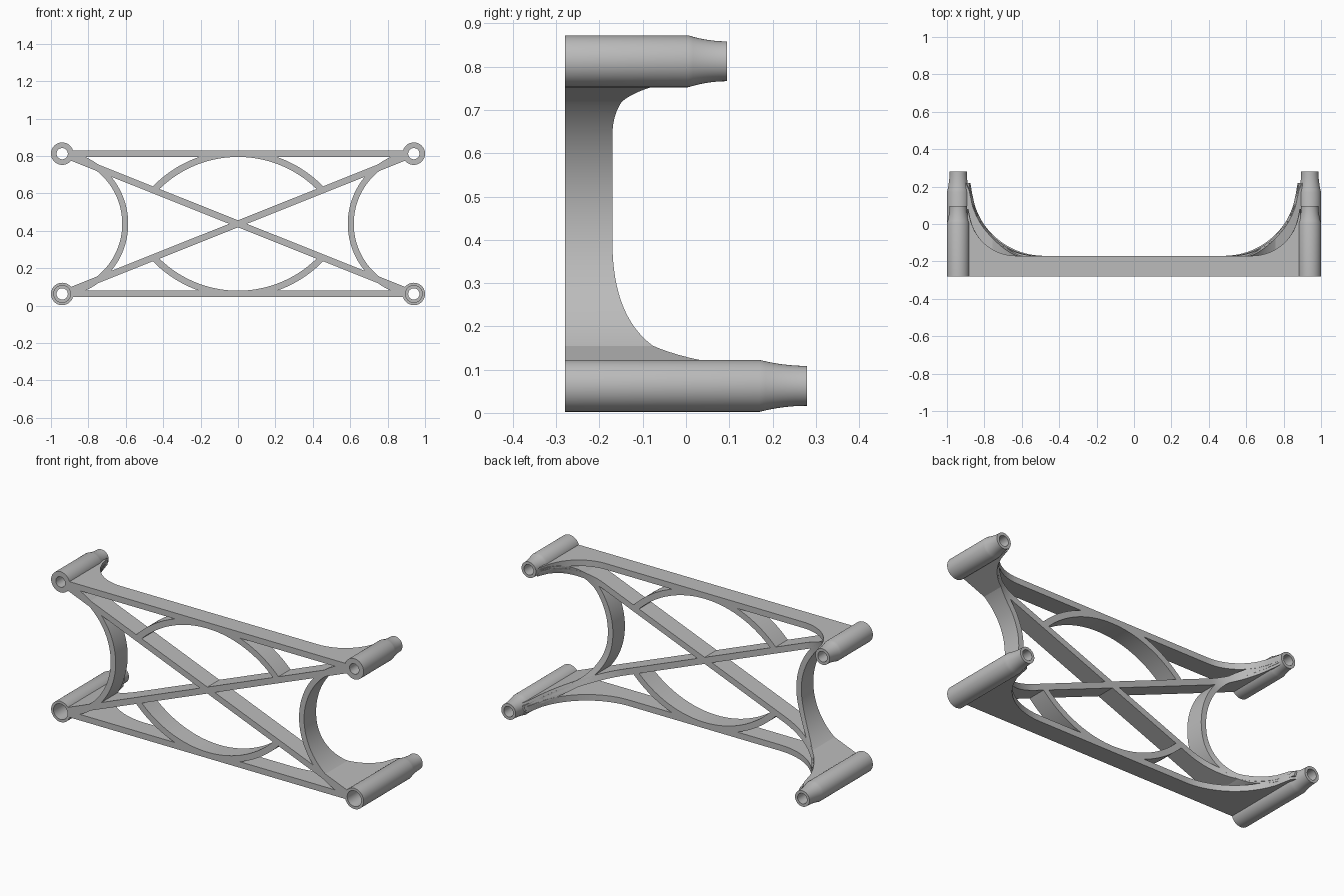
import bpy, bmesh, math

cube = bpy.data.objects.get("Cube")
if cube:
    bpy.data.objects.remove(cube, do_unlink=True)

metal = bpy.data.materials.new("plain_grey")
metal.use_nodes = True
metal.diffuse_color = (0.5, 0.5, 0.5, 1)
metal.node_tree.nodes["Principled BSDF"].inputs["Base Color"].default_value = (0.5, 0.5, 0.5, 1)

FRONT, BACK = -0.28, -0.17      # frame thickness limits in y
TX, TZ, MID = 0.94, 0.375, 0.4375   # tube offsets and middle height
HALF = 0.0175                   # half width of the struts
GAP = 0.05                      # struts stop inside the tube wall


def finish(name, bm, angle):
    bmesh.ops.recalc_face_normals(bm, faces=bm.faces)
    mesh = bpy.data.meshes.new(name)
    bm.to_mesh(mesh)
    bm.free()
    mesh.materials.append(metal)
    obj = bpy.data.objects.new(name, mesh)
    bpy.context.collection.objects.link(obj)
    bpy.ops.object.select_all(action='DESELECT')
    obj.select_set(True)
    bpy.context.view_layer.objects.active = obj
    bpy.ops.object.shade_smooth_by_angle(angle=math.radians(angle))


def skin(bm, rings, closed):
    """Join rings of vertices; cap the ends of an open run."""
    n = len(rings[0])
    pairs = list(zip(rings, rings[1:])) + ([(rings[-1], rings[0])] if closed else [])
    for a, b in pairs:
        for i in range(n):
            j = (i + 1) % n
            bm.faces.new((a[i], a[j], b[j], b[i]))
    if not closed:
        bm.faces.new(rings[0])
        bm.faces.new(rings[-1])


def back_depth(x, z):
    """Rear surface: flat, with a round fillet sweeping up each tube."""
    y = BACK
    for low, reach, radius in ((True, 0.46, 0.39), (False, 0.31, 0.25)):
        d = math.hypot(abs(x) - TX, z - (-TZ if low else TZ))
        t = min(max(reach - d, 0), radius)
        y = max(y, BACK + radius - math.sqrt(radius ** 2 - t ** 2))
    return y


def strut(name, path, half=HALF, steps=96):
    """Strip following path(t) -> (x, z, normal x, normal z)."""
    bm = bmesh.new()
    rings = []
    for k in range(steps + 1):
        x, z, nx, nz = path(k / steps)
        ring = []
        for s in (-half, half):
            px, pz = x + s * nx, z + s * nz
            ys = (FRONT, back_depth(px, pz))
            for y in (ys if s < 0 else ys[::-1]):
                ring.append(bm.verts.new((px, y, pz + MID)))
        rings.append(ring)
    skin(bm, rings, False)
    finish(name, bm, 30)


def line(x0, z0, x1, z1):
    length = math.hypot(x1 - x0, z1 - z0)
    ux, uz = (x1 - x0) / length, (z1 - z0) / length

    def path(t):
        s = GAP + t * (length - 2 * GAP)
        return x0 + ux * s, z0 + uz * s, -uz, ux
    return path


def arc(cx, cz, radius, middle, spread):
    def path(t):
        a = middle + (2 * t - 1) * spread
        c, s = math.cos(a), math.sin(a)
        return cx + radius * c, cz + radius * s, c, s
    return path


# Straight bars and crossing diagonals
strut("top_bar", line(-TX, TZ, TX, TZ))
strut("bottom_bar", line(-TX, -TZ, TX, -TZ))
strut("rising_diagonal", line(-TX, -TZ, TX, TZ))
strut("falling_diagonal", line(-TX, TZ, TX, -TZ))

# Shallow arches touching the bars, ending on the diagonals
arch_radius = 0.6 + HALF
arch_centre = TZ - HALF - 0.6
for name, sign in (("top_arch", 1), ("bottom_arch", -1)):
    strut(name, arc(0, sign * arch_centre, arch_radius, sign * math.pi / 2, 0.80))

# Side arches bowing inward between the tubes
for name, sign in (("left_side_arch", 1), ("right_side_arch", -1)):
    strut(name, arc(sign * 0.98, 0, 0.377, math.pi if sign > 0 else 0,
                    math.radians(76)), 0.016)


def tube(name, x, z, end, taper, counterbore):
    """Hollow tube along y with a concave tapered nose."""
    profile = [(0.06, FRONT), (0.06, end - taper)]
    for k in range(1, 9):
        t = k / 8
        profile.append((0.046 + 0.014 * (1 - t) ** 2, end - taper * (1 - t)))
    profile.append((0.03, end))
    if counterbore:
        profile += [(0.03, FRONT + 0.1), (0.045, FRONT + 0.1), (0.045, FRONT)]
    else:
        profile.append((0.03, FRONT))
    bm = bmesh.new()
    rings = []
    for k in range(64):
        a = math.tau * k / 64
        rings.append([bm.verts.new((x + r * math.cos(a), y, z + r * math.sin(a)))
                      for r, y in profile])
    skin(bm, rings, True)
    finish(name, bm, 30)


# Corner tubes: long below, short above
for side, sign in (("left", 1), ("right", -1)):
    tube("lower_%s_tube" % side, sign * TX, MID - TZ, 0.28, 0.11, True)
    tube("upper_%s_tube" % side, sign * TX, MID + TZ, 0.095, 0.09, False)
